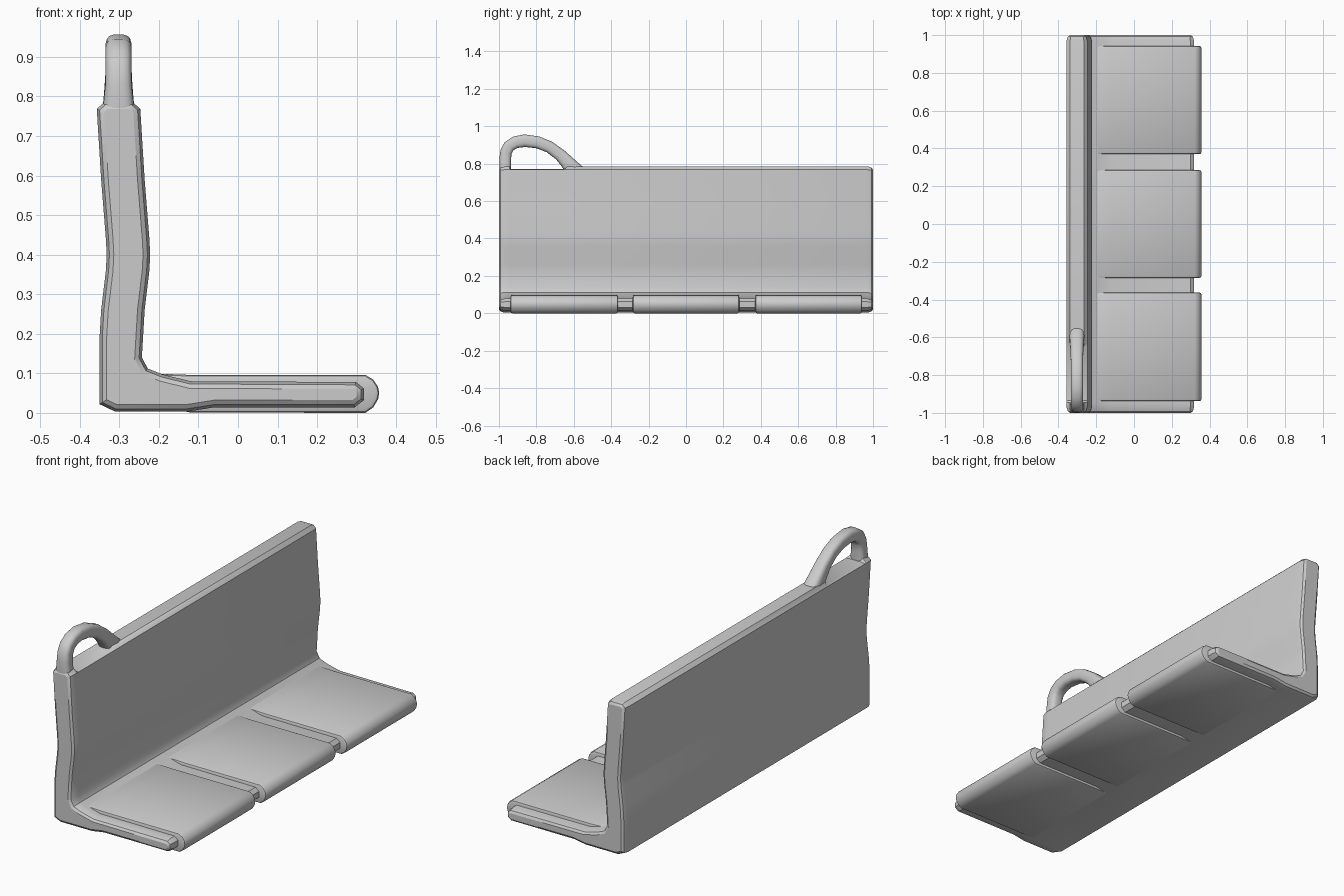
import bpy, bmesh
from math import cos, sin, pi, copysign
from mathutils import Vector


def inset(profile, d):
    """Offset a counter-clockwise closed 2D outline inwards by d."""
    pts = [Vector(p) for p in profile]
    out = []
    for i, p in enumerate(pts):
        a = (p - pts[i - 1]).normalized()
        b = (pts[(i + 1) % len(pts)] - p).normalized()
        na, nb = Vector((-a.y, a.x)), Vector((-b.y, b.x))
        out.append(p + (na + nb) * d / (1 + na.dot(nb)))
    return out


def loft(name, sections):
    """Skin closed rings of 3D points and cap both ends."""
    bm = bmesh.new()
    rings = [[bm.verts.new(p) for p in s] for s in sections]
    n = len(rings[0])
    for r, s in zip(rings, rings[1:]):
        for i in range(n):
            j = (i + 1) % n
            bm.faces.new((r[i], r[j], s[j], s[i]))
    bm.faces.new(rings[0])
    bm.faces.new(rings[-1])
    bmesh.ops.recalc_face_normals(bm, faces=bm.faces)
    me = bpy.data.meshes.new(name)
    bm.to_mesh(me)
    bm.free()
    ob = bpy.data.objects.new(name, me)
    bpy.context.collection.objects.link(ob)
    bpy.ops.object.select_all(action='DESELECT')
    ob.select_set(True)
    bpy.context.view_layer.objects.active = ob
    bpy.ops.object.shade_smooth_by_angle(angle=0.6)
    return ob


def section(profile, y, d=0.0, top=9.0):
    return [(p[0], y, min(p[1], top)) for p in inset(profile, d)]


# L-shaped bench shell: underside, seat nose, seat top, backrest front, crown, rear
shell = [(-0.31, 0.003), (-0.13, 0.003), (-0.06, 0.014), (0.295, 0.014),
         (0.318, 0.032), (0.318, 0.062), (0.298, 0.078), (-0.12, 0.08),
         (-0.19, 0.097), (-0.228, 0.112), (-0.243, 0.14), (-0.236, 0.26),
         (-0.224, 0.36), (-0.222, 0.40), (-0.224, 0.44), (-0.236, 0.59),
         (-0.247, 0.768), (-0.266, 0.786), (-0.338, 0.786), (-0.357, 0.768),
         (-0.346, 0.59), (-0.334, 0.44), (-0.332, 0.40), (-0.334, 0.36),
         (-0.346, 0.26), (-0.35, 0.19), (-0.35, 0.022)]
stations = [(-1, 0.018, 9), (-0.992, 0.007, 9), (-0.97, 0, 9), (-0.945, 0, 9),
            (-0.935, 0, 0.771), (-0.65, 0, 0.771), (-0.635, 0, 9),
            (0.97, 0, 9), (0.992, 0.007, 9), (1, 0.018, 9)]
loft("bench_shell", [section(shell, *s) for s in stations])

# Three seat pads wrapping around the front edge
pad = [(-0.12, 0.001), (0.322, 0.0), (0.342, 0.014), (0.354, 0.034),
       (0.357, 0.05), (0.354, 0.066), (0.342, 0.084), (0.322, 0.096),
       (-0.12, 0.096), (-0.20, 0.099), (-0.225, 0.09), (-0.225, 0.02)]
for i, (y0, y1) in enumerate([(-0.938, -0.363), (-0.285, 0.285), (0.37, 0.942)]):
    ends = [(y0, 0.01), (y0 + 0.003, 0.003), (y0 + 0.01, 0),
            (y1 - 0.01, 0), (y1 - 0.003, 0.003), (y1, 0.01)]
    loft(f"seat_pad_{i + 1}", [section(pad, y, d) for y, d in ends])

# Grab handle: (outer y, z), (inner y, z), half thickness in x
handle = [((-0.996, 0.72), (-0.935, 0.72), 0.042),
          ((-0.998, 0.77), (-0.935, 0.77), 0.040),
          ((-0.998, 0.83), (-0.935, 0.82), 0.034),
          ((-0.992, 0.875), (-0.933, 0.85), 0.033),
          ((-0.970, 0.915), (-0.922, 0.872), 0.033),
          ((-0.925, 0.945), (-0.90, 0.884), 0.033),
          ((-0.865, 0.957), (-0.86, 0.889), 0.033),
          ((-0.785, 0.946), (-0.80, 0.882), 0.033),
          ((-0.715, 0.917), (-0.745, 0.861), 0.033),
          ((-0.645, 0.867), (-0.695, 0.823), 0.034),
          ((-0.595, 0.822), (-0.665, 0.785), 0.037),
          ((-0.550, 0.783), (-0.653, 0.765), 0.040),
          ((-0.520, 0.745), (-0.640, 0.735), 0.040)]
rings = []
for o, n, hx in handle:
    o, n = Vector(o), Vector(n)
    c, h = (o + n) / 2, (o - n) / 2
    ring = []
    for k in range(16):
        u, v = cos(2 * pi * (k + 0.5) / 16), sin(2 * pi * (k + 0.5) / 16)
        u, v = copysign(abs(u) ** 0.65, u), copysign(abs(v) ** 0.65, v)
        p = c + h * v
        ring.append((-0.302 + hx * u, p.x, p.y))
    rings.append(ring)
loft("grab_handle", rings)
